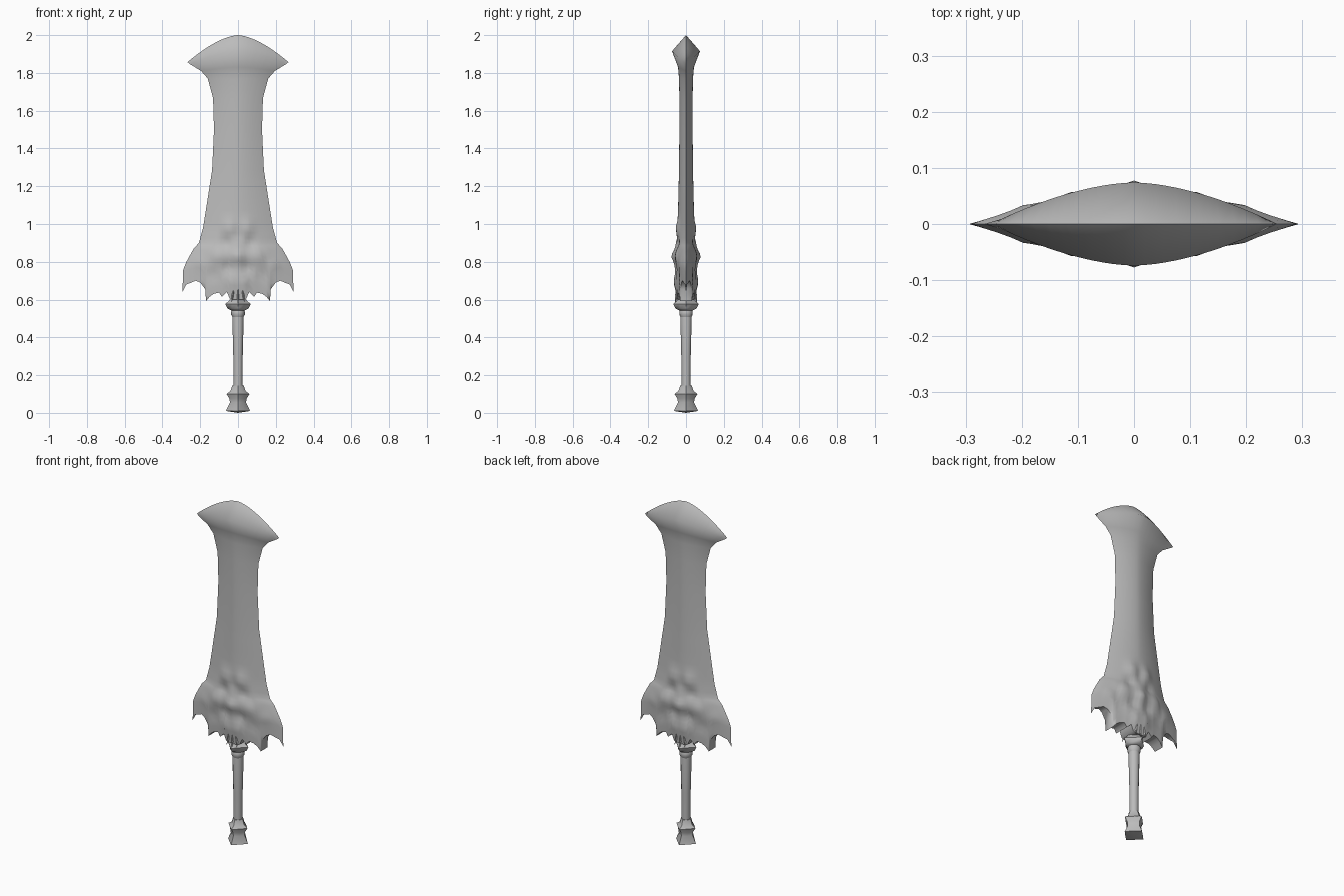
import bpy, bmesh
from math import sin, cos, pi, exp, radians
from mathutils import Vector

if "Cube" in bpy.data.objects:
    bpy.data.objects.remove(bpy.data.objects["Cube"])

steel = bpy.data.materials.new("grey_steel")
steel.use_nodes = True
GREY = (0.5, 0.5, 0.5, 1)
steel.diffuse_color = GREY
steel.node_tree.nodes["Principled BSDF"].inputs["Base Color"].default_value = GREY


def finish(name, bm, angle):
    bmesh.ops.remove_doubles(bm, verts=bm.verts, dist=0.0004)
    bmesh.ops.recalc_face_normals(bm, faces=bm.faces)
    mesh = bpy.data.meshes.new(name)
    bm.to_mesh(mesh)
    bm.free()
    mesh.materials.append(steel)
    ob = bpy.data.objects.new(name, mesh)
    bpy.context.collection.objects.link(ob)
    bpy.ops.object.select_all(action='DESELECT')
    ob.select_set(True)
    bpy.context.view_layer.objects.active = ob
    bpy.ops.object.shade_smooth_by_angle(angle=radians(angle))
    return ob


def strip(bm, a, b):
    for i in range(len(a) - 1):
        bm.faces.new((a[i], a[i + 1], b[i + 1], b[i]))


def mix(a, b, t):
    return a + (b - a) * t


# Ragged lower hem of the guard: fraction of half width, height
HEM = [(0, .60), (.07, .60), (.15, .605), (.20, .64), (.29, .615), (.34, .637),
       (.44, .63), (.51, .615), (.575, .592), (.59, .655), (.68, .69), (.76, .70),
       (.84, .69), (.93, .68), (1, .64)]

# Blade stations: centre height, drop towards the edge, half width, half thickness
STATIONS = [(2.0, .143, .267, 0), (1.915, .068, .255, .074), (1.83, .02, .195, .042),
            (1.77, 0, .16, .037), (1.667, 0, .132, .035), (1.5, 0, .127, .035),
            (1.286, 0, .137, .037), (1.074, 0, .17, .042), (.98, 0, .185, .046),
            (.90, 0, .207, .054)]
# Guard stations: blend towards the hem, half width, half thickness
GUARD = [(0, .207, .054), (.12, .235, .058), (.25, .254, .06), (.4, .275, .06),
         (.55, .29, .059), (.75, .292, .056), (1, .294, .05)]

# Carved relief on the guard: x, z, radius, height
RELIEF = [(.05, .98, .035, .013), (.0, .94, .025, -.008), (.065, .90, .03, -.012),
          (.0, .83, .03, .018), (.11, .83, .04, .012), (.05, .77, .03, -.014),
          (.13, .73, .03, -.008), (.03, .69, .025, .012), (.19, .79, .03, .006)]


def surface(x, z, u, depth):
    bump = sum(h * exp(-((abs(x) - rx) ** 2 + (z - rz) ** 2) / r ** 2)
               for rx, rz, r, h in RELIEF)
    fade = min(1, (1 - u) * 3)
    return max(0, depth * (1 - u ** 1.7) + bump * fade)


def refine(keys, n):
    out = [keys[0]]
    for a, b in zip(keys, keys[1:]):
        out += [tuple(mix(p, q, k / n) for p, q in zip(a, b)) for k in range(1, n + 1)]
    return out


def blade_rows():
    rows = []
    columns = [(-u, h) for u, h in reversed(HEM[1:])] + HEM
    for z, drop, w, d in refine(STATIONS[:7], 1) + refine(STATIONS[6:], 3)[1:]:
        rows.append([(s * w, z - drop * abs(s) ** 1.6, abs(s), d) for s, h in columns])
    for t, w, d in refine(GUARD, 2)[1:]:
        rows.append([(s * w, mix(.90, h, t), abs(s), d) for s, h in columns])
    return rows


# Broad blade with flared tip and winged guard
bm = bmesh.new()
hems = []
for side in (-1, 1):
    grid = [[bm.verts.new((x, side * surface(x, z, u, d), z)) for x, z, u, d in row]
            for row in blade_rows()]
    for a, b in zip(grid, grid[1:]):
        strip(bm, a, b)
    hems.append(grid[-1])
strip(bm, hems[0], hems[1])
finish("blade", bm, 70)


# Turned parts: each ring is height, radius at the points, radius between them
def turned(name, rings, sides=8, angle=50, tips=0):
    bm = bmesh.new()
    loops = []
    for z, r1, r2 in rings:
        loop = []
        for i in range(sides):
            a = 2 * pi * i / sides
            r = r2 if i % 2 else r1
            loop.append(bm.verts.new((r * cos(a), r * sin(a), z)))
        loops.append(loop + loop[:1])
    for a, b in zip(loops, loops[1:]):
        strip(bm, a, b)
    for loop, dz in ((loops[0], -tips), (loops[-1], 0)):
        mid = bm.verts.new((0, 0, loop[0].co.z + dz))
        for i in range(sides):
            bm.faces.new((loop[i], loop[i + 1], mid))
    return finish(name, bm, angle)


turned("pommel", [(.01, .064, .046), (.055, .043, .038), (.075, .045, .04),
                  (.10, .061, .045), (.115, .04, .035), (.145, .03, .028)], tips=.01)
turned("grip", [(.13, .024, .024), (.3, .025, .025), (.5, .03, .03), (.52, .028, .028)],
       sides=12)
turned("grip_ring", [(.505, .028, .028), (.52, .036, .035), (.535, .036, .035),
                     (.55, .03, .03)], sides=12)
turned("collar", [(.543, .036, .034), (.553, .055, .042), (.577, .068, .046),
                  (.59, .05, .036), (.61, .036, .03), (.64, .026, .024)])

# Fangs gripping the collar on both faces
bm = bmesh.new()
for side in (-1, 1):
    for x, top, tip in ((-.028, .66, .585), (0, .68, .57), (.028, .66, .585)):
        base = Vector((x * .8, side * .04, top))
        point = bm.verts.new((x * 1.2, side * .058, tip))
        ring = [bm.verts.new(base + Vector((.014 * cos(a), .016 * sin(a), 0)))
                for a in (0, pi / 2, pi, 3 * pi / 2)]
        bm.faces.new(ring)
        for i in range(4):
            bm.faces.new((ring[i], ring[(i + 1) % 4], point))
finish("collar_fangs", bm, 40)
